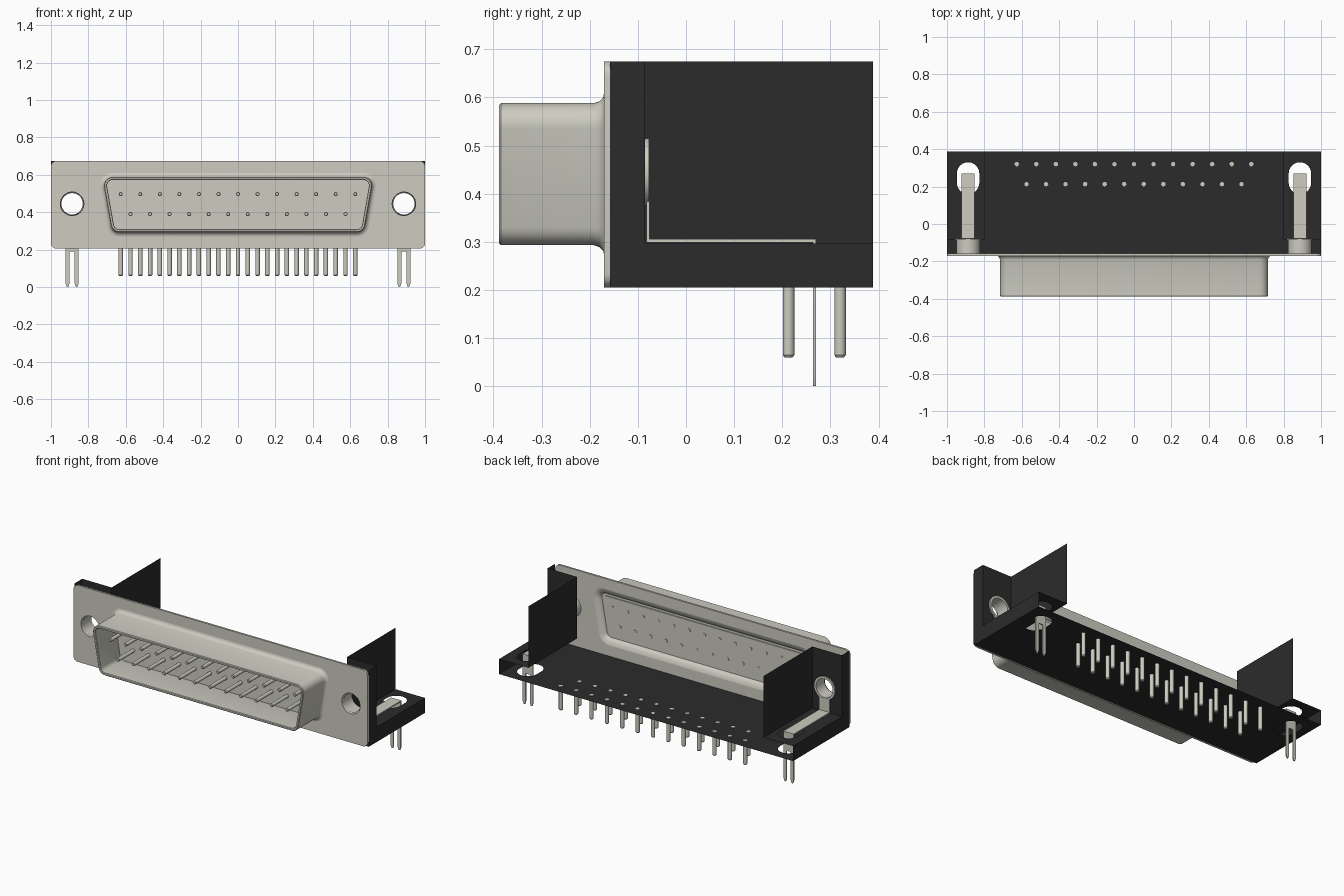
import bpy, bmesh, math
from mathutils import Vector

if "Cube" in bpy.data.objects:
    bpy.data.objects.remove(bpy.data.objects["Cube"])


def material(name, rgb):
    m = bpy.data.materials.new(name)
    m.use_nodes = True
    m.diffuse_color = (*rgb, 1)
    bsdf = m.node_tree.nodes["Principled BSDF"]
    bsdf.inputs["Base Color"].default_value = (*rgb, 1)
    bsdf.inputs["Roughness"].default_value = 0.6
    return m


METAL = material("pale_metal", (0.61, 0.60, 0.53))
BLACK = material("black_plastic", (0.024, 0.024, 0.024))

FRONT = (math.pi / 2, 0, 0)            # outline x, z
SIDE = (math.pi / 2, 0, math.pi / 2)   # outline y, z
FLAT = (0, 0, 0)                       # outline x, y


def finish(name, bm, mat):
    bmesh.ops.remove_doubles(bm, verts=bm.verts, dist=1e-5)
    bmesh.ops.recalc_face_normals(bm, faces=bm.faces)
    me = bpy.data.meshes.new(name)
    bm.to_mesh(me)
    bm.free()
    me.materials.append(mat)
    ob = bpy.data.objects.new(name, me)
    bpy.context.collection.objects.link(ob)
    bpy.ops.object.select_all(action='DESELECT')
    ob.select_set(True)
    bpy.context.view_layer.objects.active = ob
    bpy.ops.object.shade_smooth_by_angle(angle=math.radians(35))
    return ob


def rounded(corners, r, n=6):
    """Round every corner of a polygon with an arc of n steps."""
    pts, k = [], len(corners)
    cs = [Vector((*c, 0)) for c in corners]
    for i, c in enumerate(cs):
        u = (cs[i - 1] - c).normalized()
        v = (cs[(i + 1) % k] - c).normalized()
        half = u.angle(v) / 2
        mid = c + (u + v).normalized() * r / math.sin(half)
        a = (c + u * r / math.tan(half) - mid).normalized()
        b = (c + v * r / math.tan(half) - mid).normalized()
        for j in range(n + 1):
            p = mid + a.slerp(b, j / n).normalized() * r
            pts.append((p.x, p.y))
    return pts


def rect(x0, x1, y0, y1):
    return [(x0, y0), (x1, y0), (x1, y1), (x0, y1)]


def circle(x, y, r, n=32):
    return [(x + r * math.cos(t * math.tau / n), y + r * math.sin(t * math.tau / n))
            for t in range(n)]


def d_outline(off):
    """Shell outline, grown by an offset."""
    top, low = 0.725 + off * 1.19, 0.673 + off * 0.84
    z0, z1 = 0.293 - off, 0.588 + off
    return rounded([(-low, z0), (low, z0), (top, z1), (-top, z1)], 0.045 + off)


def plate(name, outlines, rot, loc, thick, mat):
    """Filled outline with holes, with an optional thickness."""
    cu = bpy.data.curves.new(name, 'CURVE')
    cu.dimensions, cu.fill_mode, cu.extrude = '2D', 'BOTH', thick / 2
    for pts in outlines:
        sp = cu.splines.new('POLY')
        sp.points.add(len(pts) - 1)
        for p, (x, y) in zip(sp.points, pts):
            p.co = (x, y, 0, 1)
        sp.use_cyclic_u = True
    tmp = bpy.data.objects.new(name + "_curve", cu)
    tmp.rotation_euler, tmp.location = rot, loc
    bpy.context.collection.objects.link(tmp)
    bpy.context.view_layer.update()
    me = tmp.evaluated_get(bpy.context.evaluated_depsgraph_get()).to_mesh()
    bm = bmesh.new()
    bm.from_mesh(me)
    bm.transform(tmp.matrix_world)
    bpy.data.objects.remove(tmp)
    bpy.data.curves.remove(cu)
    return finish(name, bm, mat)


def loft(name, rings, mat):
    bm = bmesh.new()
    loops = [[bm.verts.new(p) for p in ring] for ring in rings]
    for a, b in zip(loops, loops[1:]):
        for i in range(len(a)):
            bm.faces.new((a[i - 1], a[i], b[i], b[i - 1]))
    return finish(name, bm, mat)


def pin(bm, base, tip, r):
    """Round pin with a small chamfered tip."""
    base, tip = Vector(base), Vector(tip)
    axis = (tip - base).normalized()
    q = axis.to_track_quat('Z', 'Y')
    rings = []
    for p, rad in ((base, r), (tip - axis * r * 0.4, r), (tip, r * 0.7)):
        rings.append([bm.verts.new(p + q @ Vector((x, y, 0))) for x, y in circle(0, 0, rad, 12)])
    for a, b in zip(rings, rings[1:]):
        for i in range(12):
            bm.faces.new((a[i - 1], a[i], b[i], b[i - 1]))
    bm.faces.new(rings[0])
    bm.faces.new(rings[-1])


Z0, LEDGE, TOP, BACK = 0.205, 0.297, 0.675, 0.388
HX, HZ = 0.887, 0.445      # mounting hole centre

# Metal flange with shell opening and mounting holes
plate("flange", [rounded(rect(-1, 1, Z0, TOP), 0.03), d_outline(0.022),
                 circle(HX, HZ, 0.063), circle(-HX, HZ, 0.063)],
      FRONT, (0, -0.164, 0), 0.012, METAL)

# Drawn shell: flared foot, outer wall, rolled front rim, inner wall, rear flare
profile = [(0.022, -0.17), (0.012, -0.172), (0.004, -0.18), (0, -0.192), (0, -0.384),
           (-0.004, -0.388), (-0.013, -0.388), (-0.016, -0.384), (-0.016, -0.19),
           (-0.012, -0.176), (0, -0.164), (0.022, -0.158)]
loft("shell", [[(x, y, z) for x, z in d_outline(off)] for off, y in profile], METAL)
plate("insulator", [d_outline(-0.016)], FRONT, (0, -0.19, 0), 0.012, METAL)
plate("insulator_step", [d_outline(-0.03)], FRONT, (0, -0.182, 0), 0.008, METAL)

# Contact pins and board pins in two staggered rows
contacts, tails = bmesh.new(), bmesh.new()
for count, z, y in ((13, 0.497, 0.32), (12, 0.39, 0.213)):
    for i in range(count):
        x = (i - (count - 1) / 2) * 0.1045
        pin(contacts, (x, -0.175, z), (x, -0.35, z), 0.011)
        pin(tails, (x, y, Z0 + 0.002), (x, y, 0.06), 0.012)
finish("contact_pins", contacts, METAL)
finish("board_pins", tails, METAL)


def slot(s):
    return rounded(rect(s * HX - 0.06, s * HX + 0.06, 0.16, 0.33), 0.0598)


# Open plastic housing: base sheet, then mirrored side parts
plate("base_sheet", [rect(-1, 1, -0.158, BACK), slot(1), slot(-1)], FLAT, (0, 0, Z0), 0, BLACK)
for s, side in ((1, "left"), (-1, "right")):
    x0, x1 = sorted((s * 0.8, s))
    cx = s * HX
    plate(side + "_ledge", [rect(x0, x1, -0.085, BACK), slot(s)], FLAT, (0, 0, LEDGE), 0, BLACK)
    plate(side + "_outer_side", [[(-0.158, Z0), (BACK, Z0), (BACK, LEDGE), (-0.085, LEDGE),
                                  (-0.085, TOP), (-0.158, TOP)]], SIDE, (s, 0, 0), 0, BLACK)
    plate(side + "_wall", [rect(-0.085, BACK, LEDGE, TOP)], SIDE, (s * 0.8, 0, 0), 0, BLACK)
    plate(side + "_ear", [rect(x0, x1, LEDGE, TOP), circle(cx, HZ, 0.06)],
          FRONT, (0, -0.085, 0), 0, BLACK)

    # Rivet tube through the ear and grounding strap with its ring
    loft(side + "_rivet", [[(x, y, z) for x, z in circle(cx, HZ, r)]
                           for r, y in ((0.063, -0.16), (0.063, -0.08), (0.057, -0.078), (0.057, -0.16))],
         METAL)
    plate(side + "_strap_ring", [circle(cx, HZ, 0.071), circle(cx, HZ, 0.057)],
          FRONT, (0, -0.081, 0), 0.008, METAL)
    w = 0.035
    plate(side + "_strap_upright", [rect(cx - w, cx + w, 0.3, 0.386)],
          FRONT, (0, -0.079, 0), 0.006, METAL)
    plate(side + "_strap", [rect(cx - w, cx + w, -0.082, 0.27)], FLAT, (0, 0, 0.302), 0.007, METAL)

    # Forked board lock with pointed prongs
    fork = [(-w, 0.302), (-w, 0.02), (-0.028, 0), (-0.02, 0), (-0.014, 0.02), (-0.014, 0.19)]
    fork += [(-x, z) for x, z in reversed(fork)]
    plate(side + "_board_lock", [[(cx + x, z) for x, z in fork]], FRONT, (0, 0.267, 0), 0.007, METAL)
